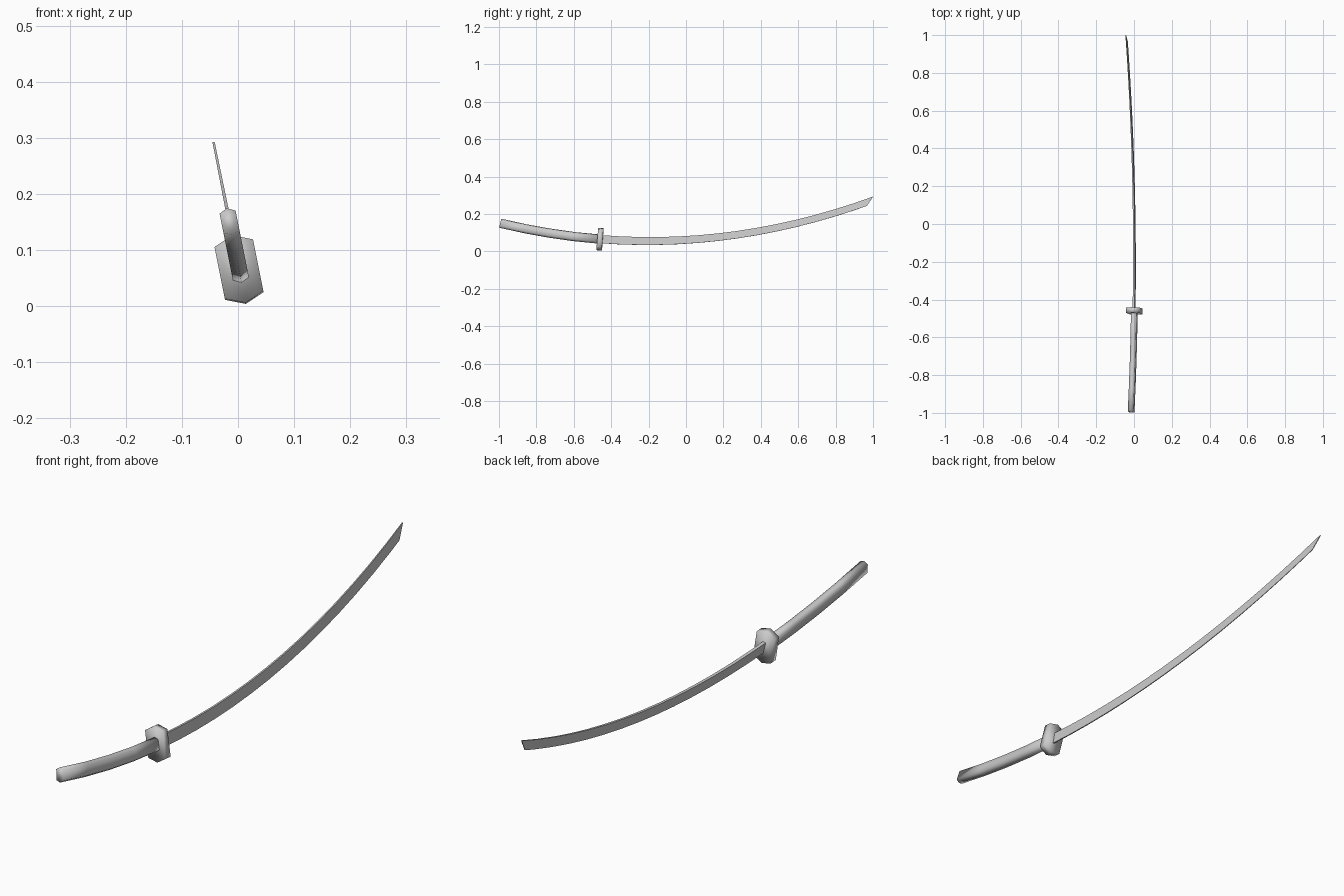
import bpy, math

if "Cube" in bpy.data.objects:
    bpy.data.objects.remove(bpy.data.objects["Cube"])

TILT = math.radians(11.3)   # the whole sword leans over its long axis
CX, CZ = 0.0025, 0.062      # guard centre


def arc(y):
    """Curved centreline: height and unit normal in the side plane."""
    z = 0.055 + 0.152 * (y + 0.2) ** 2
    slope = 0.304 * (y + 0.2)
    n = math.hypot(1, slope)
    return (z - CZ) / math.cos(TILT), -slope / n, 1 / n


def place(x, y, v):
    """Point at offset v along the curve normal, then tilted about y."""
    h, ny, nz = arc(y)
    h += v * nz
    c, s = math.cos(TILT), math.sin(TILT)
    return (CX + x * c - h * s, y + v * ny, CZ + x * s + h * c)


def loft(name, rings, smooth):
    """Skin equal-sized rings of points and cap both ends."""
    n = len(rings[0])
    verts = [p for r in rings for p in r]
    faces = [tuple(range(n)),
             tuple(reversed(range(len(verts) - n, len(verts))))]
    for i in range(len(rings) - 1):
        for j in range(n):
            a, b = i * n + j, i * n + (j + 1) % n
            faces.append((a, a + n, b + n, b))
    me = bpy.data.meshes.new(name)
    me.from_pydata(verts, [], faces)
    for p in me.polygons:
        p.use_smooth = smooth
    ob = bpy.data.objects.new(name, me)
    bpy.context.collection.objects.link(ob)
    return ob


def hexagon(w, side, apex):
    return [(w, -side), (w, side), (0, apex), (-w, side), (-w, -side), (0, -apex)]


# Grip: hexagonal bar following the curve
grip = hexagon(0.0145, 0.018, 0.025)
loft("grip", [[place(x, y, v) for x, v in grip]
              for y in (-0.993, -0.86, -0.73, -0.6, -0.455)], True)

# Guard: elongated hexagonal plate square to the curve
guard = hexagon(0.035, 0.047, 0.0615)
loft("guard", [[place(x, y, v) for x, v in guard]
               for y in (-0.474, -0.445)], True)

# Blade: tapering wedge, thick spine on top, edge below, slanted tip
rings = []
N = 14
for i in range(N + 1):
    t = i / N
    half = 0.0215 - 0.0035 * t
    spine = 0.0055 - 0.0035 * t
    edge = 0.002 - 0.001 * t
    y_spine = -0.46 + t * 1.466
    y_edge = y_spine - (0.045 if i == N else 0)
    rings.append([place(edge, y_edge, -half), place(spine, y_spine, half),
                  place(-spine, y_spine, half), place(-edge, y_edge, -half)])
loft("blade", rings, False)
